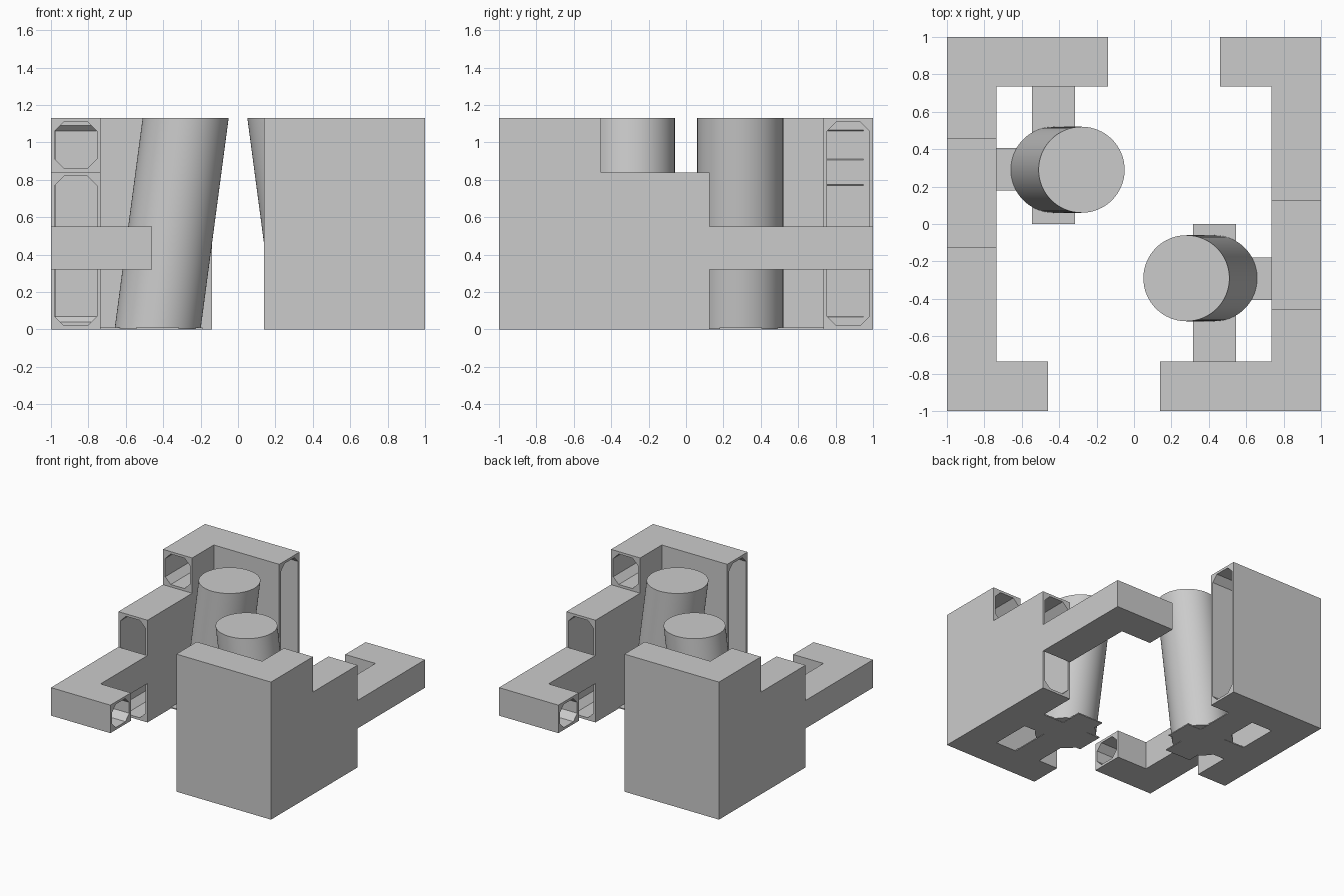
import bpy, bmesh, math
from mathutils import Matrix

cube = bpy.data.objects.get("Cube")
if cube:
    bpy.data.objects.remove(cube, do_unlink=True)

grey = bpy.data.materials.new("plain_grey")
grey.use_nodes = True
COLOUR = (0.6, 0.6, 0.6, 1)
grey.diffuse_color = COLOUR
grey.node_tree.nodes["Principled BSDF"].inputs["Base Color"].default_value = COLOUR

HEIGHT, OUT, INN, LIP = 1.13, 1.0, 0.735, 0.02


def add_object(name, bm):
    bmesh.ops.recalc_face_normals(bm, faces=bm.faces)
    mesh = bpy.data.meshes.new(name)
    bm.to_mesh(mesh)
    bm.free()
    mesh.materials.append(grey)
    obj = bpy.data.objects.new(name, mesh)
    bpy.context.collection.objects.link(obj)
    return obj


def prism(name, outline, axis, start, end):
    """Extrude a flat outline along x, y or z."""
    place = {"x": lambda a, b: (start, a, b),
             "y": lambda a, b: (a, start, b),
             "z": lambda a, b: (a, b, start)}[axis]
    bm = bmesh.new()
    face = bm.faces.new([bm.verts.new(place(a, b)) for a, b in outline])
    new = bmesh.ops.extrude_face_region(bm, geom=[face])["geom"]
    shift = [(end - start) * (axis == k) for k in "xyz"]
    bmesh.ops.translate(bm, vec=shift,
                        verts=[v for v in new if isinstance(v, bmesh.types.BMVert)])
    return add_object(name, bm)


def rect(a0, a1, b0, b1):
    return [(a0, b0), (a1, b0), (a1, b1), (a0, b1)]


def octagon(a0, a1, b0, b1, c=0.05):
    return [(a0 + c, b0), (a1 - c, b0), (a1, b0 + c), (a1, b1 - c),
            (a1 - c, b1), (a0 + c, b1), (a0, b1 - c), (a0, b0 + c)]


def combine(obj, other, operation):
    mod = obj.modifiers.new("cut", "BOOLEAN")
    mod.operation, mod.object, mod.solver = operation, other, "EXACT"
    graph = bpy.context.evaluated_depsgraph_get()
    graph.update()
    mesh = bpy.data.meshes.new_from_object(obj.evaluated_get(graph))
    obj.modifiers.clear()
    obj.data = mesh
    bpy.data.objects.remove(other, do_unlink=True)


# Stepped side wall with its tall end wall and low end arm
STEP, END = 0.455, -0.125
wall = prism("right_housing", [
    (-OUT, 0.32), (END, 0.32), (END, 0), (OUT, 0), (OUT, HEIGHT),
    (STEP, HEIGHT), (STEP, 0.84), (END, 0.84), (END, 0.55), (-OUT, 0.55)],
    "x", -OUT, -INN)
combine(wall, prism("end_wall", rect(INN, OUT, 0, HEIGHT), "x", -0.9, -0.14), "UNION")
combine(wall, prism("end_arm", rect(-OUT, -INN, 0.32, 0.55), "x", -0.9, -0.46), "UNION")

# Chamfered channels inside the walls
lo, hi = INN + LIP, OUT - LIP
channels = [
    (octagon(-hi, -lo, 0.02, 0.82), "y", END - 0.05, hi - 0.03),
    (octagon(-hi, -lo, 0.86, 1.11), "y", STEP - 0.05, hi - 0.03),
    (octagon(lo, hi, 0.02, 1.11), "x", -hi + 0.005, -0.1),
    (octagon(-hi, -lo, 0.34, 0.53), "y", -hi + 0.03, 0),
    (octagon(-hi, -lo, 0.34, 0.53), "x", -hi + 0.005, -0.4)]
# The lower channel starts at the step so the arm keeps its own walls
for i, (outline, axis, start, end) in enumerate(channels):
    if i == 0:
        # leave the arm's shell outside the opening untouched
        start = END - 0.001
    combine(wall, prism("channel", outline, axis, start, end), "DIFFERENCE")

# Leaning column with level ends
bm = bmesh.new()
bmesh.ops.create_cone(bm, cap_ends=True, segments=64, radius1=0.23, radius2=0.23,
                      depth=HEIGHT - 0.002,
                      matrix=Matrix.Translation((0, 0, HEIGHT / 2 + 0.001)))
for v in bm.verts:
    v.co.x += -0.43 + 0.15 * v.co.z / HEIGHT
    v.co.y += 0.29
for f in bm.faces:
    f.smooth = len(f.verts) == 4
for e in bm.edges:
    e.smooth = all(len(f.verts) == 4 for f in e.link_faces)
column = add_object("right_column", bm)

# Thin cross-shaped foot joining the column to the walls
foot = prism("right_foot", [
    (-0.545, 0), (-0.315, 0), (-0.315, 0.18), (-0.19, 0.18), (-0.19, 0.405),
    (-0.315, 0.405), (-0.315, INN), (-0.545, INN), (-0.545, 0.405),
    (-INN, 0.405), (-INN, 0.18), (-0.545, 0.18)], "z", 0, 0.009)

# The opposite half is the same set turned half way round
for obj in (wall, column, foot):
    twin = bpy.data.objects.new(obj.name.replace("right", "left"), obj.data.copy())
    twin.data.transform(Matrix.Rotation(math.pi, 4, "Z"))
    bpy.context.collection.objects.link(twin)
